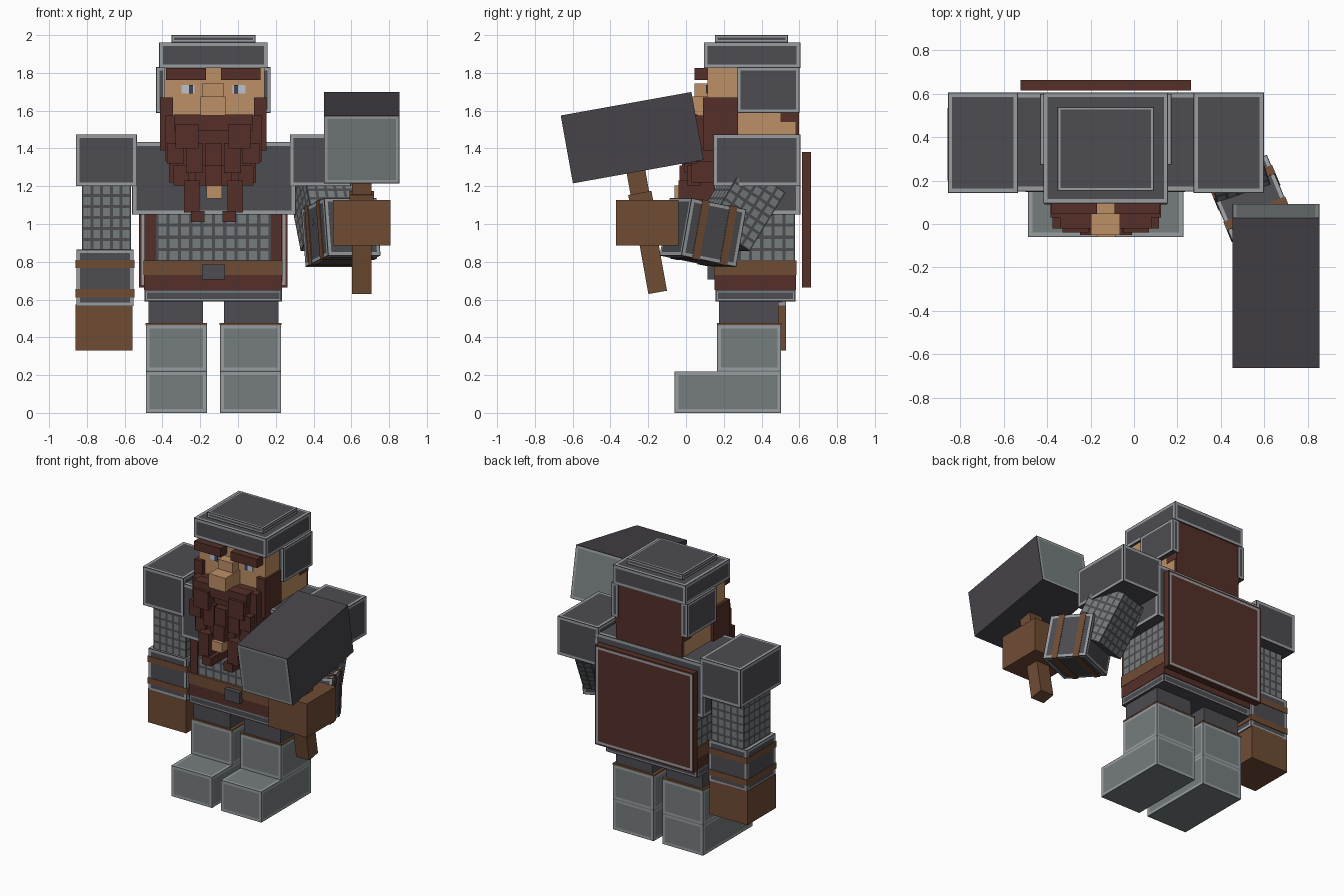
import bpy, bmesh, math
from mathutils import Vector, Matrix

if "Cube" in bpy.data.objects:
    bpy.data.objects.remove(bpy.data.objects["Cube"])


def material(name, r, g, b):
    def lin(c):
        c /= 255
        return c / 12.92 if c <= 0.04045 else ((c + 0.055) / 1.055) ** 2.4
    m = bpy.data.materials.new(name)
    m.diffuse_color = (lin(r), lin(g), lin(b), 1)
    m.use_nodes = True
    m.node_tree.nodes["Principled BSDF"].inputs["Base Color"].default_value = m.diffuse_color
    return m


IRON = material("dark_iron", 77, 76, 81)
HEAD = material("hammer_iron", 70, 67, 73)
STEEL = material("grey_steel", 118, 125, 125)
TRIM = material("pale_trim", 153, 158, 160)
HAIR = material("dark_red_brown", 85, 47, 40)
LEATHER = material("leather_brown", 112, 76, 52)
SKIN = material("skin", 190, 144, 102)
WHITE = material("eye_white", 190, 195, 205)
PUPIL = material("eye_dark", 60, 70, 90)
MID = -0.13   # centre line of the body


def solid(name, size, matrix, mat, trim=None, width=0.022, edge=0.006,
          pick=lambda n: n.z > -0.5, inner=None, pitch=0):
    """Box with optional framed faces, or a cell pattern when pitch is set."""
    bm = bmesh.new()
    bmesh.ops.create_cube(bm, size=1)
    bmesh.ops.scale(bm, vec=size, verts=bm.verts)
    bm.normal_update()
    if pitch:
        for a in range(3):
            n = max(1, round(size[a] / pitch))
            axis = Vector([float(a == i) for i in range(3)])
            for k in range(1, n):
                bmesh.ops.bisect_plane(bm, geom=bm.verts[:] + bm.edges[:] + bm.faces[:],
                                       plane_co=axis * (k / n - 0.5) * size[a], plane_no=axis)
        cells = bm.faces[:]
        bmesh.ops.inset_individual(bm, faces=cells, thickness=pitch * 0.2)
        for f in cells:
            f.material_index = 1
    elif trim:
        faces = [f for f in bm.faces if pick(f.normal)]
        bmesh.ops.inset_individual(bm, faces=faces, thickness=edge)
        ring = bmesh.ops.inset_individual(bm, faces=faces, thickness=width)["faces"]
        for f in ring:
            f.material_index = 1
        for f in faces:
            f.material_index = 2
    bm.transform(matrix)
    me = bpy.data.meshes.new(name)
    bm.to_mesh(me)
    bm.free()
    for m in (mat, trim or mat, inner or mat):
        me.materials.append(m)
    ob = bpy.data.objects.new(name, me)
    bpy.context.collection.objects.link(ob)
    return ob


def box(name, x0, x1, y0, y1, z0, z1, mat, **kw):
    c = Vector((x0 + x1, y0 + y1, z0 + z1)) / 2
    return solid(name, (x1 - x0, y1 - y0, z1 - z0), Matrix.Translation(c), mat, **kw)


def pair(name, x0, x1, *rest, **kw):
    """Two boxes mirrored about the body centre line."""
    box(name + "_left", x0, x1, *rest, **kw)
    box(name + "_right", 2 * MID - x1, 2 * MID - x0, *rest, **kw)


# Boots and legs
pair("foot", -0.488, -0.165, -0.06, 0.503, 0, 0.22, STEEL, trim=TRIM)
pair("boot_shaft", -0.488, -0.165, 0.165, 0.503, 0.22, 0.466, STEEL, trim=TRIM)
pair("boot_cuff", -0.49, -0.163, 0.163, 0.505, 0.466, 0.476, LEATHER)
pair("leg", -0.475, -0.185, 0.175, 0.49, 0.47, 0.6, IRON)

# Hips, belt and mail shirt
box("skirt_hem", -0.495, 0.232, 0.155, 0.58, 0.59, 0.65, IRON, trim=TRIM, width=0.007, edge=0.012)
box("belt_lower", -0.497, 0.234, 0.152, 0.583, 0.65, 0.73, HAIR)
box("belt_upper", -0.499, 0.236, 0.148, 0.585, 0.73, 0.808, LEATHER)
box("buckle", -0.19, -0.07, 0.115, 0.16, 0.705, 0.785, IRON)
box("mail_shirt", -0.49, 0.23, 0.165, 0.578, 0.8, 1.06, IRON, trim=STEEL, pitch=0.058)
pair("mail_strap", -0.494, -0.435, 0.158, 0.17, 0.8, 1.06, HAIR)

# Breastplate and shoulder guards
box("breastplate", -0.56, 0.305, 0.15, 0.605, 1.05, 1.435, IRON, trim=TRIM, width=0.025)
pair("shoulder_guard", -0.858, -0.535, 0.143, 0.605, 1.2, 1.475, IRON, trim=TRIM)

# Cloak
box("cloak", -0.523, 0.262, 0.615, 0.663, 0.665, 1.38, HAIR, trim=TRIM, width=0.022,
    edge=0.016, pick=lambda n: abs(n.y) > 0.5)

# Head and face
box("head", -0.39, 0.14, 0.115, 0.58, 1.4, 1.84, SKIN)
box("back_hair", -0.392, 0.142, 0.5, 0.598, 1.54, 1.84, HAIR)
box("nape_hair", -0.388, 0.138, 0.565, 0.598, 1.38, 1.56, HAIR)
box("nose_bridge", -0.19, -0.075, 0.045, 0.13, 1.67, 1.745, SKIN)
box("nose", -0.198, -0.065, -0.05, 0.13, 1.575, 1.675, SKIN)
pair("eyebrow", -0.38, -0.17, 0.045, 0.27, 1.762, 1.825, HAIR)
pair("eye", -0.30, -0.23, 0.110, 0.116, 1.69, 1.735, WHITE)
pair("pupil", -0.26, -0.238, 0.106, 0.116, 1.69, 1.735, PUPIL)

# Helmet
box("helmet_band", -0.418, 0.157, 0.095, 0.605, 1.825, 1.962, IRON, trim=TRIM)
box("helmet_cap", -0.352, 0.092, 0.153, 0.54, 1.962, 2.0, IRON, trim=TRIM, width=0.012)
pair("cheek_guard", -0.433, -0.38, 0.272, 0.6, 1.588, 1.83, IRON, trim=TRIM, width=0.018)

# Beard built from stacked locks
pair("sideburn", -0.412, -0.345, 0.09, 0.275, 1.39, 1.67, HAIR)
box("beard_base", -0.385, 0.125, 0.03, 0.275, 1.33, 1.575, HAIR)
box("beard_lower", -0.365, 0.095, 0.03, 0.2, 1.22, 1.34, HAIR)
box("moustache", -0.34, 0.08, -0.02, 0.06, 1.495, 1.58, HAIR)
pair("moustache_tip", -0.33, -0.21, -0.04, 0.06, 1.40, 1.53, HAIR)
for i in range(5):
    x = MID + (i - 2) * 0.1
    drop = (0.08, 0.03, 0, 0.03, 0.08)[i]
    box(f"beard_lock_{i}", x - 0.045, x + 0.045, -0.02 + 0.012 * (i % 2), 0.06,
        1.24 + drop, 1.43, HAIR)
for i in range(4):
    x = MID + (i - 1.5) * 0.115
    box(f"beard_under_lock_{i}", x - 0.04, x + 0.04, 0.005, 0.08, 1.205, 1.31, HAIR)
box("chin_lock", -0.175, -0.085, -0.035, 0.1, 1.2, 1.31, HAIR)
pair("braid", -0.287, -0.205, -0.04, 0.15, 1.06, 1.23, HAIR)
pair("braid_tip", -0.25, -0.178, -0.05, 0.15, 1.01, 1.07, HAIR)
box("beard_bead", -0.168, -0.086, -0.06, 0.03, 1.135, 1.205, SKIN)

# Hanging arm
box("hanging_arm_mail", -0.825, -0.567, 0.22, 0.52, 0.86, 1.21, IRON, trim=STEEL, pitch=0.055)
box("hanging_bracer", -0.856, -0.552, 0.205, 0.53, 0.565, 0.865, IRON, trim=TRIM)
for i, z in enumerate((0.612, 0.767)):
    box(f"hanging_bracer_strap_{i}", -0.86, -0.548, 0.201, 0.534, z, z + 0.043, LEATHER)
box("hanging_glove", -0.86, -0.558, 0.207, 0.53, 0.33, 0.575, LEATHER)


# Raised arm, aligned along its joints
def limb_frame(a, b):
    a, b = Vector(a), Vector(b)
    z = (b - a).normalized()
    x = Vector((0, 0, 1)).cross(z).normalized()
    if x.x < 0:
        x = -x
    y = z.cross(x)
    m = Matrix((x, y, z)).transposed().to_4x4()
    m.translation = (a + b) / 2
    return m, (b - a).length


arm, arm_len = limb_frame((0.43, 0.38, 1.24), (0.49, 0.19, 0.93))
solid("raised_arm_mail", (0.26, 0.27, arm_len), arm, IRON, trim=STEEL, pitch=0.055)
fore, fore_len = limb_frame((0.485, 0.235, 0.925), (0.605, -0.055, 0.985))
solid("raised_bracer", (0.30, 0.31, fore_len), fore, IRON, trim=TRIM, pick=lambda n: True)
for i, t in enumerate((-0.085, 0.075)):
    solid(f"raised_bracer_strap_{i}", (0.308, 0.318, 0.043),
          fore @ Matrix.Translation((0, 0, t)), LEATHER)
box("raised_glove", 0.502, 0.808, -0.37, -0.04, 0.885, 1.127, LEATHER)

# War hammer, leaning forward
tilt = Matrix.Translation((0.655, -0.285, 1.457)) @ Matrix.Rotation(math.radians(10.2), 4, 'X')
solid("hammer_head", (0.4, 0.703, 0.365), tilt, HEAD, trim=TRIM, inner=STEEL,
      pick=lambda n: abs(n.y) > 0.5, width=0.02)
solid("hammer_handle", (0.105, 0.1, 0.68), tilt @ Matrix.Translation((0, -0.012, -0.49)), LEATHER)
solid("hammer_collar", (0.128, 0.125, 0.12), tilt @ Matrix.Translation((0, -0.012, -0.355)), LEATHER)
